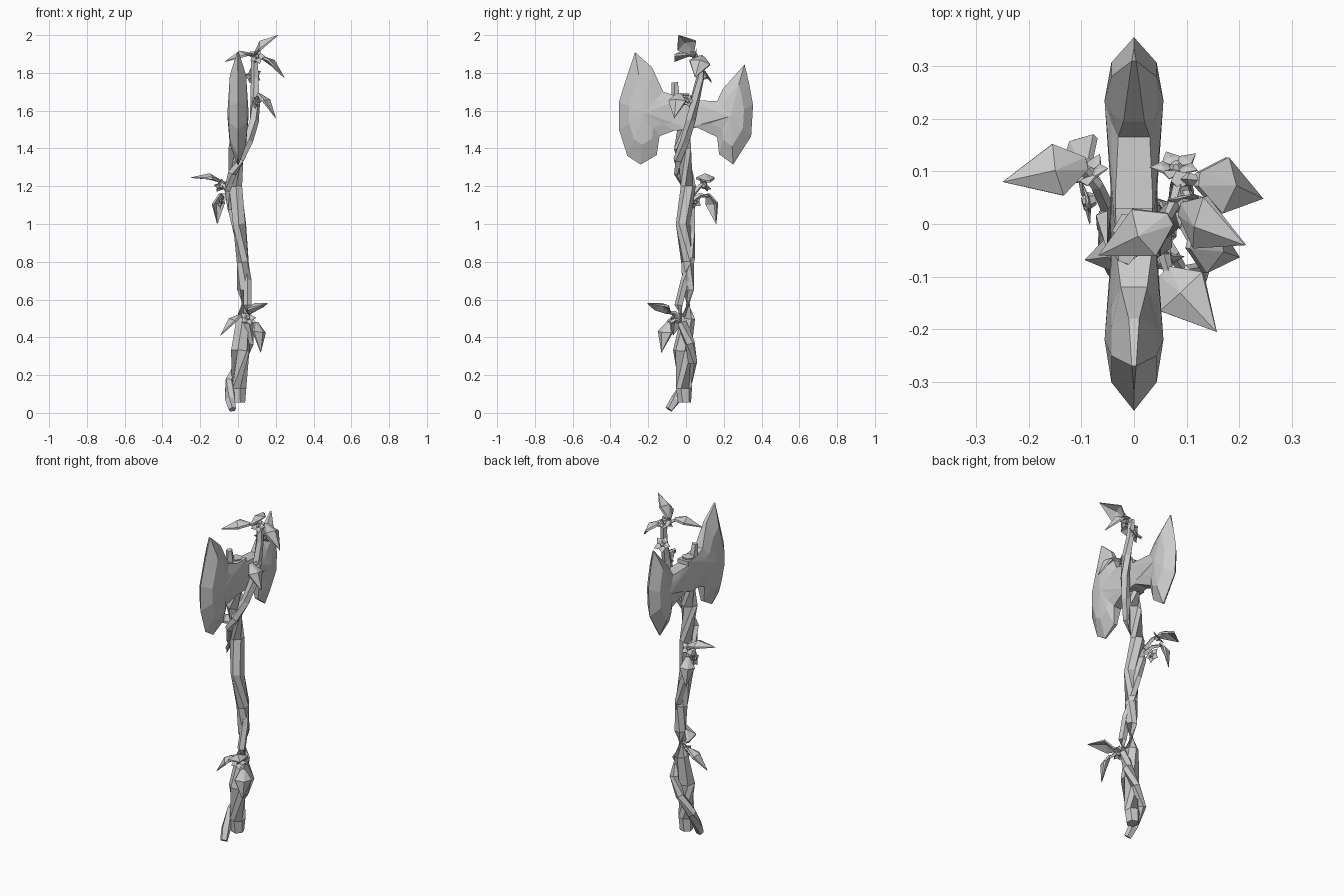
import bpy, bmesh, math
from mathutils import Vector

if "Cube" in bpy.data.objects:
    bpy.data.objects.remove(bpy.data.objects["Cube"])


def finish(bm, name):
    bmesh.ops.remove_doubles(bm, verts=bm.verts, dist=0.0005)
    bmesh.ops.recalc_face_normals(bm, faces=bm.faces)
    me = bpy.data.meshes.new(name)
    bm.to_mesh(me)
    bm.free()
    ob = bpy.data.objects.new(name, me)
    bpy.context.collection.objects.link(ob)
    return ob


def sweep(name, path, sides):
    """Faceted tube through (x, y, z, radius) points."""
    bm = bmesh.new()
    pts = [Vector(p[:3]) for p in path]
    rings = []
    for i, p in enumerate(pts):
        t = pts[min(i + 1, len(pts) - 1)] - pts[max(i - 1, 0)]
        q = t.to_track_quat('Z', 'Y')
        r = path[i][3]
        rings.append([bm.verts.new(p + q @ Vector((r * math.cos(a), r * math.sin(a), 0)))
                      for a in (2 * math.pi * k / sides for k in range(sides))])
    for a, b in zip(rings, rings[1:]):
        for k in range(sides):
            m = (k + 1) % sides
            bm.faces.new((a[k], a[m], b[m], b[k]))
    bm.faces.new(rings[0])
    bm.faces.new(rings[-1])
    return finish(bm, name)


def add_leaf(bm, base, tip, width, up, thick=0.012, arch=0.12):
    """Folded kite-shaped leaf with a little thickness."""
    base, tip = Vector(base), Vector(tip)
    d = tip - base
    side = d.cross(Vector(up)).normalized()
    n = side.cross(d).normalized()
    L = d.length
    layers = []
    for s in (0.5, -0.5):
        def v(t, w, h):
            k = 0.25 if t == 1 else 1
            return bm.verts.new(base + d * t + side * w * width + n * (h * L + s * thick * k))
        rim = [v(0, -.12, 0), v(.35, -.5, arch * .5), v(1, 0, 0),
               v(.35, .5, arch * .5), v(0, .12, 0)]
        mid = v(.4, 0, arch * 1.5)
        for a, b in zip(rim, rim[1:] + rim[:1]):
            bm.faces.new((a, b, mid))
        layers.append(rim)
    a, b = layers
    for k in range(5):
        m = (k + 1) % 5
        bm.faces.new((a[k], a[m], b[m], b[k]))


def flower(name, centre, normal, radius):
    """Five petals around a small bud."""
    bm = bmesh.new()
    c, n = Vector(centre), Vector(normal).normalized()
    q = n.to_track_quat('Z', 'Y')
    for k in range(5):
        a = 2 * math.pi * k / 5
        d = q @ Vector((math.cos(a), math.sin(a), 0.2))
        add_leaf(bm, c + d * radius * .2, c + d * radius, radius * .75, n, 0.005, 0.08)
    ob = finish(bm, name)
    sweep(name + "_bud", [(*(c - n * .012), .011), (*c, .016), (*(c + n * .014), .008)], 6)
    return ob


def blade(name, outline, centre):
    """Axe blade: outline of (y, z, half thickness), raised to a plateau on both sides."""
    bm = bmesh.new()
    cy, cz = centre
    for s in (1, -1):
        rim = [bm.verts.new((s * h, y, z)) for y, z, h in outline]
        inner = [bm.verts.new((s * max(h, .043), cy + (y - cy) * .6, cz + (z - cz) * .62))
                 for y, z, h in outline]
        mid = bm.verts.new((s * .056, cy, cz))
        for k in range(len(rim)):
            m = (k + 1) % len(rim)
            bm.faces.new((rim[k], rim[m], inner[m], inner[k]))
            bm.faces.new((inner[k], inner[m], mid))
        if s == 1:
            first = rim
    # close the thick stretches of the rim
    for k in range(len(rim)):
        m = (k + 1) % len(rim)
        bm.faces.new((first[k], first[m], rim[m], rim[k]))
    bmesh.ops.dissolve_degenerate(bm, dist=0.0005, edges=bm.edges)
    return finish(bm, name)


# wooden shaft and short stub at its top
sweep("shaft", [(.003, -.008, .055, .036), (0.005, -.01, .13, .042), (.012, -.02, .33, .05),
                (.025, .01, .5, .038), (.03, .012, .65, .034), (.025, .008, .8, .034),
                (.008, -.016, 1.0, .038), (-.015, .012, 1.2, .04), (-.01, -.018, 1.4, .045),
                (-.005, -.01, 1.56, .042), (-.005, -.012, 1.69, .036)], 6)
sweep("shaft_stub", [(-.01, -.045, 1.6, .025), (-.015, -.055, 1.7, .022),
                     (-.015, -.06, 1.75, .018)], 5)

# vine winding round the shaft
sweep("vine", [(-.03, -.09, .018, .021), (-.042, -.055, .07, .027), (-.045, .01, .17, .026),
               (.015, .033, .27, .026), (.06, .02, .37, .028), (.055, -.02, .48, .026),
               (.05, -.038, .57, .023), (.05, -.005, .7, .023), (.03, .025, .82, .023),
               (.0, .027, .95, .024), (-.035, .025, 1.08, .024), (-.052, .005, 1.18, .024),
               (-.03, -.04, 1.27, .024), (.01, -.042, 1.34, .025), (.055, -.005, 1.44, .026),
               (.085, .025, 1.55, .027), (.092, .05, 1.67, .026), (.09, .075, 1.77, .022),
               (.088, .085, 1.88, .018)], 5)

# two axe blades
blade("blade_front",
      [(-.27, 1.91, .004), (-.32, 1.76, 0), (-.355, 1.645, 0), (-.355, 1.5, 0),
       (-.31, 1.36, 0), (-.24, 1.315, .004), (-.155, 1.365, .01), (-.14, 1.465, .025),
       (-.06, 1.495, .04), (.03, 1.5, .045), (.03, 1.68, .035), (-.06, 1.68, .033),
       (-.12, 1.70, .025), (-.18, 1.83, .01)], (-.22, 1.59))
blade("blade_back",
      [(.31, 1.845, .004), (.335, 1.74, 0), (.355, 1.63, 0), (.345, 1.465, 0),
       (.25, 1.315, .004), (.175, 1.37, .01), (.165, 1.46, .025), (.06, 1.51, .04),
       (-.03, 1.5, .045), (-.03, 1.66, .035), (.06, 1.655, .035), (.165, 1.65, .03),
       (.195, 1.715, .02)], (.235, 1.57))

# leaves: attach point, leaf base, tip, width, facing
leaves = [
    ((-.05, .03, 1.15), (-.09, .115, 1.225), (-.25, .08, 1.245), .1, (0, 0, 1)),
    ((-.05, .03, 1.12), (-.09, .115, 1.16), (-.11, .16, 1.0), .085, (-.6, .6, .2)),
    ((.09, .085, 1.86), (.12, .085, 1.885), (.245, .048, 1.775), .11, (.6, .1, .8)),
    ((.09, .07, 1.86), (.09, .03, 1.905), (.212, -.04, 2.0), .11, (-.4, -.3, .8)),
    ((.09, .08, 1.86), (.07, .01, 1.9), (-.068, -.06, 1.86), .1, (-.1, -.1, 1)),
    ((.09, .03, 1.62), (.105, -.035, 1.69), (.2, -.063, 1.56), .095, (.8, -.2, .6)),
    ((.055, -.03, .5), (.06, -.09, .53), (.157, -.205, .58), .11, (-.1, -.1, 1)),
    ((.055, -.03, .48), (.095, -.09, .48), (.12, -.13, .32), .095, (.7, -.6, .2)),
    ((.05, -.02, .5), (.02, -.045, .52), (-.093, -.068, .41), .09, (-.5, -.2, .8)),
]
for i, (root, base, tip, width, up) in enumerate(leaves, 1):
    bm = bmesh.new()
    add_leaf(bm, base, tip, width, up)
    finish(bm, f"leaf_{i}")
    mid = (Vector(root) + Vector(base)) / 2 + Vector((0, 0, .012))
    end = Vector(base).lerp(Vector(tip), .08)
    sweep(f"leaf_stem_{i}", [(*root, .014), (*mid, .012), (*end, .008)], 4)

# small blossoms along the vine
blossoms = [((.08, .105, 1.78), (-.1, .9, .6), .05), ((.1, .05, 1.885), (.1, -.9, .3), .045),
            ((-.085, .095, 1.2), (-.4, .7, .6), .045), ((-.085, .045, 1.12), (-.9, -.2, .1), .045),
            ((.05, -.065, .5), (.2, -.8, .4), .045), ((.1, .015, 1.65), (.8, -.6, .2), .035)]
for i, (c, n, r) in enumerate(blossoms, 1):
    flower(f"blossom_{i}", c, n, r)
